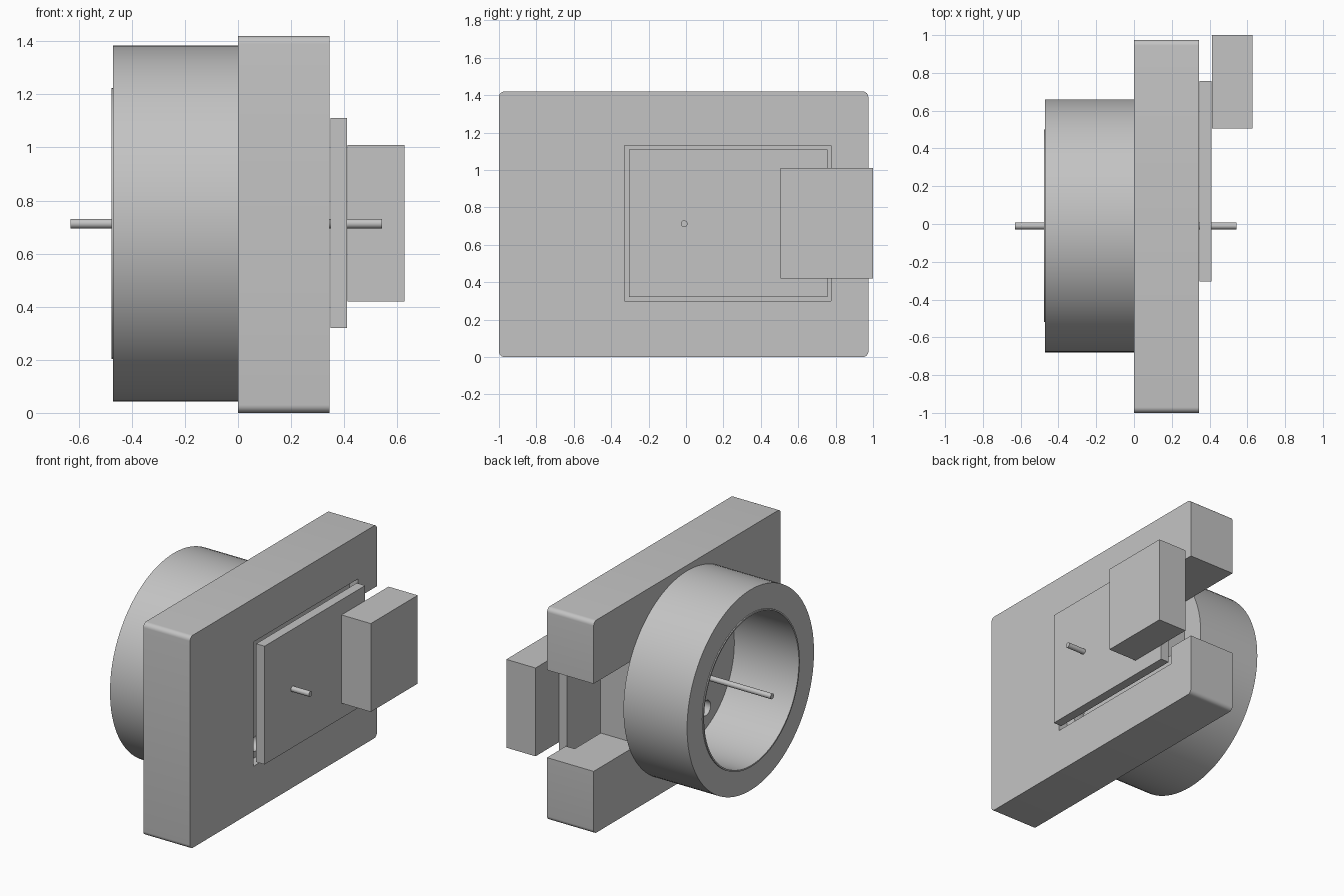
import bpy, bmesh, math
from mathutils import Matrix, Vector

if "Cube" in bpy.data.objects:
    bpy.data.objects.remove(bpy.data.objects["Cube"], do_unlink=True)

grey = bpy.data.materials.new("light grey")
grey.use_nodes = True
GREY = (0.55, 0.55, 0.55, 1)
grey.diffuse_color = GREY
grey.node_tree.nodes["Principled BSDF"].inputs["Base Color"].default_value = GREY

AXIS_Y, AXIS_Z = -0.01, 0.713


def finish(name, bm):
    bmesh.ops.recalc_face_normals(bm, faces=bm.faces)
    mesh = bpy.data.meshes.new(name)
    bm.to_mesh(mesh)
    bm.free()
    mesh.materials.append(grey)
    obj = bpy.data.objects.new(name, mesh)
    bpy.context.collection.objects.link(obj)
    return obj


def box(name, x, y, z, corner=0):
    """Box from ranges; corner rounds the edges running along x."""
    bm = bmesh.new()
    bmesh.ops.create_cube(bm, size=1)
    for v in bm.verts:
        v.co = Vector([(r[0] + r[1]) / 2 + c * (r[1] - r[0])
                       for r, c in zip((x, y, z), v.co)])
    if corner:
        edges = [e for e in bm.edges
                 if abs(e.verts[0].co.x - e.verts[1].co.x) > 0.01]
        bmesh.ops.bevel(bm, geom=edges, offset=corner, segments=6,
                        profile=0.5, affect='EDGES')
    return finish(name, bm)


def rod(name, x0, x1, radius, y=AXIS_Y, z=AXIS_Z, sides=32):
    bm = bmesh.new()
    place = Matrix.Translation(((x0 + x1) / 2, y, z)) @ Matrix.Rotation(math.pi / 2, 4, 'Y')
    bmesh.ops.create_cone(bm, cap_ends=True, segments=sides, radius1=radius,
                          radius2=radius, depth=x1 - x0, matrix=place)
    return finish(name, bm)


def tube(name, profile, sides=96):
    """Closed (x, radius) profile turned about the shaft axis."""
    bm = bmesh.new()
    rings = []
    for i in range(sides):
        a = math.tau * i / sides
        rings.append([bm.verts.new((x, AXIS_Y + r * math.cos(a), AXIS_Z + r * math.sin(a)))
                      for x, r in profile])
    n = len(profile)
    for i in range(sides):
        a, b = rings[i], rings[(i + 1) % sides]
        for j in range(n):
            k = (j + 1) % n
            bm.faces.new((a[j], a[k], b[k], b[j]))
    return finish(name, bm)


def smooth(obj):
    bpy.ops.object.select_all(action='DESELECT')
    obj.select_set(True)
    bpy.context.view_layer.objects.active = obj
    bpy.ops.object.shade_smooth_by_angle(angle=math.radians(30))


def cut(obj, cutter):
    mod = obj.modifiers.new("cut", 'BOOLEAN')
    mod.operation = 'DIFFERENCE'
    mod.solver = 'EXACT'
    mod.object = cutter
    cutter.hide_render = True
    bpy.context.view_layer.objects.active = obj
    bpy.ops.object.modifier_apply(modifier=mod.name)
    bpy.data.objects.remove(cutter, do_unlink=True)


# Housing slab with lid pocket, side notch, shaft hole and wire hole
housing = box("housing", (0, 0.345), (-1, 0.975), (0, 1.42), corner=0.03)
cut(housing, box("pocket_cutter", (0.28, 0.5), (-0.33, 0.775), (0.3, 1.13)))
cut(housing, box("notch_cutter", (-0.1, 0.5), (0.5, 1.2), (0.42, 1.005)))
cut(housing, rod("shaft_hole_cutter", -0.1, 0.5, 0.07))
cut(housing, rod("wire_hole_cutter", -0.1, 0.5, 0.05, -0.21, 0.39))
smooth(housing)

# Round collar with a slight inner lip
collar = tube("collar", [(0, 0.67), (-0.47, 0.67), (-0.47, 0.51),
                         (-0.477, 0.51), (-0.477, 0.5), (0, 0.5)])
smooth(collar)

# Lid plate, shaft and sliding block
box("lid_plate", (0.348, 0.41), (-0.305, 0.757), (0.32, 1.11))
smooth(rod("shaft", -0.63, 0.543, 0.018))
box("side_block", (0.412, 0.628), (0.505, 1), (0.42, 1.01))
